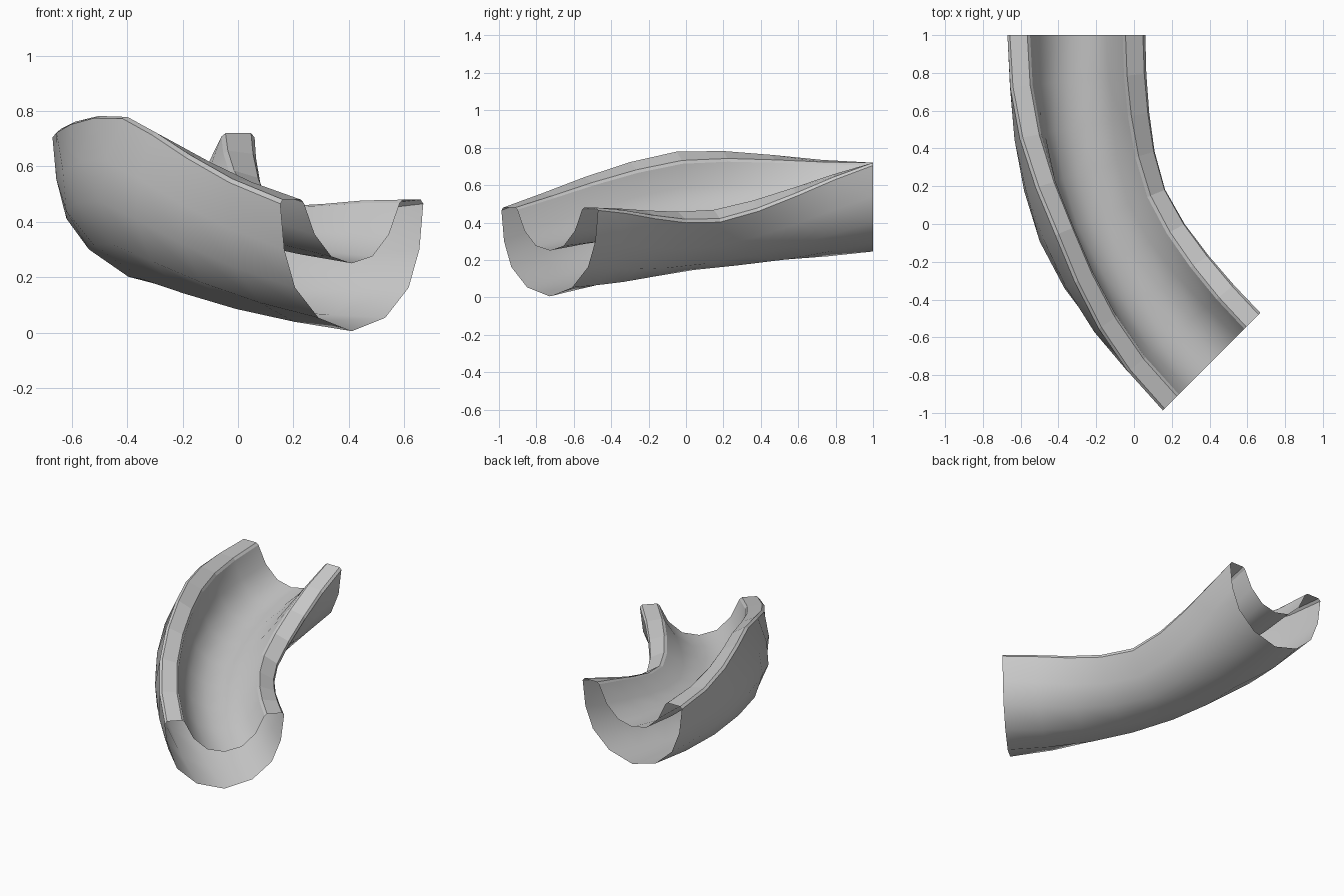
import bpy, bmesh
from math import sin, cos, radians
from mathutils import Vector

cube = bpy.data.objects.get("Cube")
if cube:
    bpy.data.objects.remove(cube, do_unlink=True)

grey = bpy.data.materials.new("plain grey")
grey.use_nodes = True
colour = (0.6, 0.6, 0.6, 1)
grey.diffuse_color = colour
grey.node_tree.nodes["Principled BSDF"].inputs["Base Color"].default_value = colour

# Half of the cross-section, (sideways, down from rim): outer shell, lip, inner trough
half = [(0, -0.475), (0.17, -0.427), (0.29, -0.318), (0.345, -0.18), (0.365, -0.015),
        (0.352, 0), (0.26, 0), (0.245, -0.012),
        (0.19, -0.125), (0.105, -0.205), (0, -0.23)]
LIP = range(4, 7)
n = len(half) - 1
section = half + [(-u, v) for u, v in half[-2:0:-1]]
lip_edges = set(LIP) | {2 * n - 1 - i for i in LIP}

# Quarter-turn-half bend, descending and banked most in the middle
RADIUS, CENTRE, TURN, STEPS = 2.445, Vector((2.14, 1, 0)), 45, 8
BANK = [0, 0.24, 0.55, 0.84, 1, 0.84, 0.55, 0.24, 0]

bm = bmesh.new()
rings = []
for k in range(STEPS + 1):
    t = k / STEPS
    a, roll = radians(TURN * t), radians(30.5 * BANK[k])
    inward = Vector((cos(a), sin(a), 0))
    origin = CENTRE - inward * RADIUS + Vector((0, 0, 0.72 - 0.24 * t))
    side = inward * cos(roll) - Vector((0, 0, sin(roll)))
    up = inward * sin(roll) + Vector((0, 0, cos(roll)))
    rings.append([bm.verts.new(origin + side * u + up * v) for u, v in section])

# Hollow skin, left open at both ends
m = len(section)
for r0, r1 in zip(rings, rings[1:]):
    for i in range(m):
        j = (i + 1) % m
        face = bm.faces.new((r0[i], r1[i], r1[j], r0[j]))
        face.smooth = i not in lip_edges
bm.normal_update()

# Crisp borders where the lip meets the walls
for e in bm.edges:
    if len(e.link_faces) == 2:
        e.smooth = all(f.smooth for f in e.link_faces)

mesh = bpy.data.meshes.new("slide_trough")
bm.to_mesh(mesh)
bm.free()
mesh.materials.append(grey)
trough = bpy.data.objects.new("slide_trough", mesh)
bpy.context.collection.objects.link(trough)
